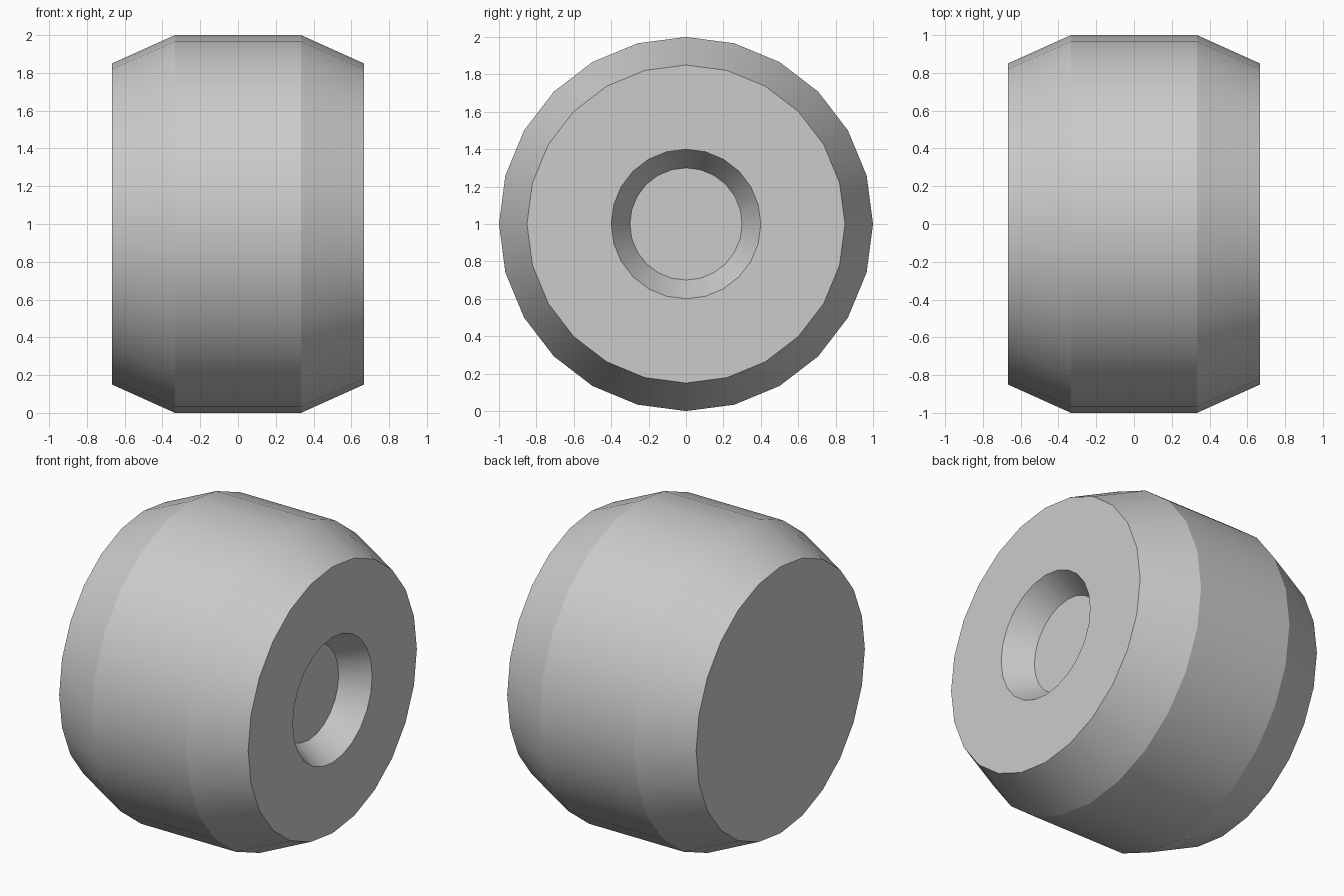
import bpy, bmesh
from math import sin, cos, pi, radians

if "Cube" in bpy.data.objects:
    bpy.data.objects.remove(bpy.data.objects["Cube"])

SIDES = 24
# Wheel profile along the axle: (x, radius), from the plain face to the hub recess floor
PROFILE = [(-0.6667, 0.85), (-0.3333, 1.0), (0.3333, 1.0),
           (0.6667, 0.85), (0.6667, 0.4), (0.5, 0.3)]

bm = bmesh.new()


def ring(x, r):
    return [bm.verts.new((x, r * cos(2 * pi * i / SIDES), 1 + r * sin(2 * pi * i / SIDES)))
            for i in range(SIDES)]


# Tread, bevelled shoulders, outer face and conical recess
rings = [ring(x, r) for x, r in PROFILE]
for a, b in zip(rings, rings[1:]):
    for i in range(SIDES):
        j = (i + 1) % SIDES
        bm.faces.new((a[i], a[j], b[j], b[i]))

# Flat back face and recess floor
bm.faces.new(rings[0])
bm.faces.new(rings[-1])
bmesh.ops.recalc_face_normals(bm, faces=bm.faces)

mesh = bpy.data.meshes.new("wheel")
bm.to_mesh(mesh)
bm.free()
wheel = bpy.data.objects.new("wheel", mesh)
bpy.context.collection.objects.link(wheel)

# Smooth round the rim, crisp at the shoulders and recess
bpy.context.view_layer.objects.active = wheel
wheel.select_set(True)
bpy.ops.object.shade_smooth_by_angle(angle=radians(20))
